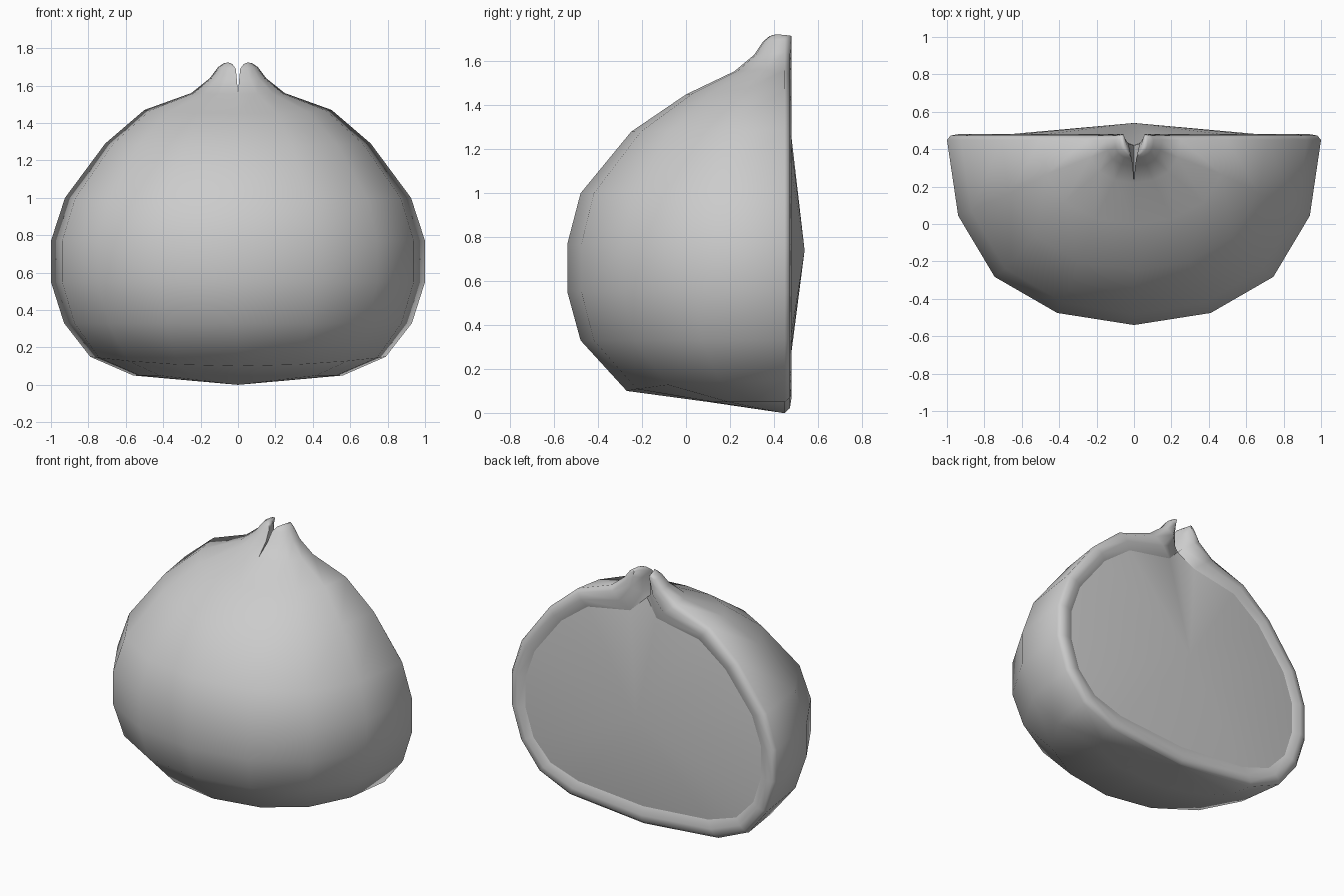
import bpy, bmesh, math

cube = bpy.data.objects.get("Cube")
if cube:
    bpy.data.objects.remove(cube, do_unlink=True)

grey = bpy.data.materials.new("plain grey")
grey.use_nodes = True
grey.diffuse_color = (0.6, 0.6, 0.6, 1)
grey.node_tree.nodes["Principled BSDF"].inputs["Base Color"].default_value = (0.6, 0.6, 0.6, 1)

BACK = 0.45
# Quarter outline of a horizontal slice, front centre to side
ARC = [(0, 1), (0.41, 0.935), (0.745, 0.74), (0.94, 0.41), (1, 0)]
# Slices: side x, side z, front y, front z, inner rim x, inner rim z
BODY = [(0, 0, 0.44, 0, 0, 0.12),
        (0.56, 0.05, 0.10, 0.05, 0.49, 0.16),
        (0.79, 0.15, -0.27, 0.10, 0.70, 0.23),
        (0.93, 0.33, -0.48, 0.33, 0.83, 0.37),
        (1.0, 0.55, -0.54, 0.55, 0.89, 0.56),
        (1.0, 0.77, -0.54, 0.77, 0.89, 0.76),
        (0.925, 1.0, -0.48, 1.0, 0.82, 0.96),
        (0.71, 1.29, -0.25, 1.28, 0.62, 1.22),
        (0.50, 1.47, 0.0, 1.45, 0.42, 1.37),
        (0.25, 1.56, 0.22, 1.555, 0.10, 1.43)]
LOBE = [(0.15, 1.64, 0.31, 1.63, 0.03, 1.56),
        (0.105, 1.70, 0.35, 1.69, 0.03, 1.66),
        (0.075, 1.72, 0.38, 1.715, 0.04, 1.71)]


def slice_points(row, x0):
    """Points around one slice: outer arc, rolled rim, inner rim edge."""
    w, z, yf, zf, xi, zi = row
    pts = [(x0 + (w - x0) * a, BACK + (yf - BACK) * b, zf + (z - zf) * a * a)
           for a, b in ARC]
    for t, y in ((0.18, 0.473), (0.55, 0.48), (1, 0.46 if x0 == 0 else 0.43)):
        pts.append((w + (xi - w) * t, y, z + (zi - z) * t))
    return pts


def finish(bm, name, angle):
    """Mirror the half mesh, weld it and make a smooth object."""
    bmesh.ops.remove_doubles(bm, verts=bm.verts, dist=0.0005)
    geom = bm.verts[:] + bm.edges[:] + bm.faces[:]
    dup = bmesh.ops.duplicate(bm, geom=geom)["geom"]
    for v in dup:
        if isinstance(v, bmesh.types.BMVert):
            v.co.x = -v.co.x
    bmesh.ops.reverse_faces(bm, faces=[f for f in dup if isinstance(f, bmesh.types.BMFace)])
    bmesh.ops.remove_doubles(bm, verts=bm.verts, dist=0.0005)
    bmesh.ops.recalc_face_normals(bm, faces=bm.faces)
    me = bpy.data.meshes.new(name)
    bm.to_mesh(me)
    bm.free()
    me.materials.append(grey)
    ob = bpy.data.objects.new(name, me)
    bpy.context.collection.objects.link(ob)
    bpy.ops.object.select_all(action='DESELECT')
    ob.select_set(True)
    bpy.context.view_layer.objects.active = ob
    bpy.ops.object.shade_smooth_by_angle(angle=math.radians(angle))
    return ob


# Outer shell with rolled rim and two tip lobes
bm = bmesh.new()
rings = [[bm.verts.new(p) for p in slice_points(r, 0)] for r in BODY]
lobes = [[bm.verts.new(p) for p in slice_points(r, x0)]
         for r, x0 in zip(LOBE, (0.006, 0.012, 0.03))]
rows = rings + lobes
for lo, hi in zip(rows, rows[1:]):
    for i in range(len(lo) - 1):
        bm.faces.new((lo[i], lo[i + 1], hi[i + 1], hi[i]))

# Cleft between the lobes, and the lobe caps
cleft = bm.verts.new((0, 0.42, 1.53))
base = rings[-1]
bm.faces.new((base[0], lobes[0][0], lobes[0][-1], cleft))
bm.faces.new((cleft, lobes[0][-1], base[-1]))
for lo, hi in zip(lobes, lobes[1:]):
    bm.faces.new((lo[0], hi[0], hi[-1], lo[-1]))
tip = bm.verts.new((0.052, 0.41, 1.724))
top = lobes[-1]
for a, b in zip(top, top[1:] + top[:1]):
    bm.faces.new((a, b, tip))
finish(bm, "outer_shell", 75)

# Shallow domed cut face on the back
bm = bmesh.new()
apex = bm.verts.new((0, 0.54, 0.74))
edge = [bm.verts.new(slice_points(r, 0)[-1]) for r in BODY]
edge.append(bm.verts.new((0, 0.42, 1.53)))
for a, b in zip(edge, edge[1:]):
    bm.faces.new((a, b, apex))
face = finish(bm, "cut_face", 60)
if sum(p.normal.y for p in face.data.polygons) < 0:
    face.data.flip_normals()
